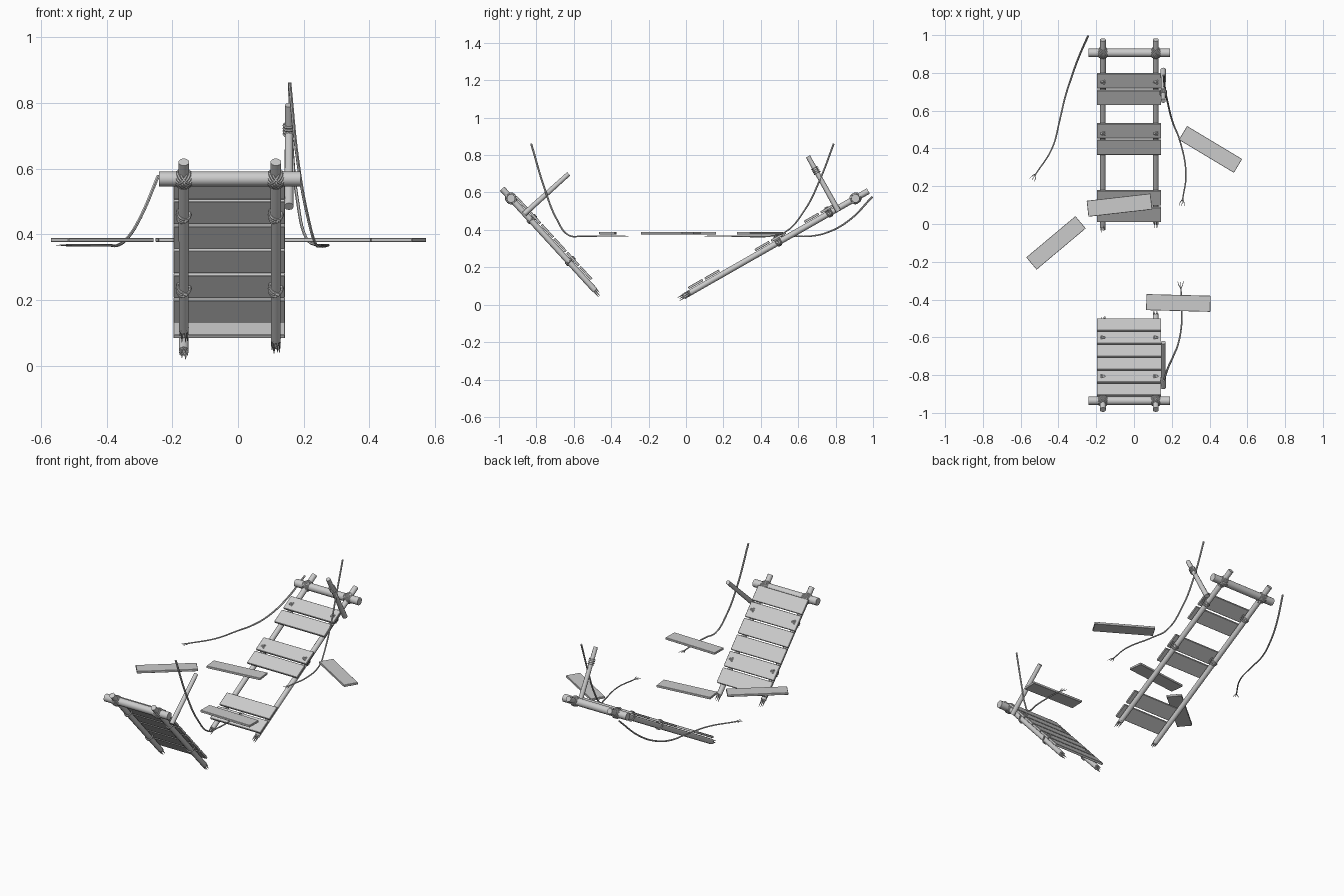
import bpy, bmesh, math, random
from mathutils import Vector, Matrix

if "Cube" in bpy.data.objects:
    bpy.data.objects.remove(bpy.data.objects["Cube"])

random.seed(4)
RAIL_X = (-0.165, 0.115)


def finish(name, bm, smooth=True):
    bmesh.ops.recalc_face_normals(bm, faces=bm.faces)
    me = bpy.data.meshes.new(name)
    bm.to_mesh(me)
    bm.free()
    ob = bpy.data.objects.new(name, me)
    bpy.context.collection.objects.link(ob)
    if smooth:
        bpy.ops.object.select_all(action='DESELECT')
        ob.select_set(True)
        bpy.context.view_layer.objects.active = ob
        bpy.ops.object.shade_smooth_by_angle(angle=math.radians(40))
    return ob


def rod(bm, a, b, r1, r2, sides=12):
    a, b = Vector(a), Vector(b)
    m = Matrix.Translation((a + b) / 2) @ (b - a).to_track_quat('Z', 'Y').to_matrix().to_4x4()
    bmesh.ops.create_cone(bm, cap_ends=True, segments=sides, radius1=r1, radius2=r2,
                          depth=(b - a).length, matrix=m)


def ring(bm, m, ru, rv, r=0.004, n=16, k=6):
    # elliptical rope loop in the local XY plane of m
    rows = []
    for i in range(n):
        t = 2 * math.pi * i / n
        row = []
        for j in range(k):
            p = 2 * math.pi * j / k
            c = r * math.cos(p)
            row.append(bm.verts.new(m @ Vector(((ru + c) * math.cos(t), (rv + c) * math.sin(t),
                                                r * math.sin(p)))))
        rows.append(row)
    for i in range(n):
        for j in range(k):
            a, b = rows[i], rows[(i + 1) % n]
            bm.faces.new((a[j], b[j], b[(j + 1) % k], a[(j + 1) % k]))


def plank(name, m, length=0.34, width=0.085, thick=0.013):
    # board with slightly uneven ends
    bm = bmesh.new()
    bmesh.ops.create_cube(bm, size=1, matrix=Matrix.Diagonal((length, width, thick, 1)))
    bmesh.ops.bevel(bm, geom=bm.edges[:], offset=0.0015, segments=1, affect='EDGES')
    bmesh.ops.transform(bm, matrix=m, verts=bm.verts)
    finish(name, bm, False)


def frame(loc, ax, ay, az):
    m = Matrix((ax, ay, az)).transposed().to_4x4()
    m.translation = loc
    return m


def ramp(name, top, bottom, bar_y, core_ends, tip_len, plank_ys, tied, width):
    (y0, z0), (y1, z1) = top, bottom
    d = Vector((0, y0 - y1, z0 - z1)).normalized()
    n = Vector((0, -d.z, d.y))
    if n.z < 0:
        n = -n
    ax = d.cross(n)
    slope = (z1 - z0) / (y1 - y0)

    def on(x, y):
        return Vector((x, y, z0 + (y - y0) * slope))

    # rails with splintered broken ends
    for side, x, end in zip(("left", "right"), RAIL_X, core_ends):
        bm = bmesh.new()
        rod(bm, on(x, end), on(x, y0), 0.0155, 0.0165, 10)
        for i in range(6):
            t = i * math.pi / 3
            o = ax * (0.0095 * math.cos(t)) + n * (0.0095 * math.sin(t))
            p = on(x, end) + o
            length = tip_len * (0.4 + 0.6 * random.random())
            rod(bm, p + d * 0.01, p - d * length + o * 0.2, 0.006, 0.001, 5)
        finish(f"{name}_rail_{side}", bm)

    # crossbar
    bm = bmesh.new()
    c = on(0, bar_y)
    rod(bm, c + Vector((-0.24, 0, 0)), c + Vector((0.19, 0, 0)), 0.0225, 0.0225, 14)
    finish(f"{name}_crossbar", bm)

    # diagonal crossbar lashings
    bm = bmesh.new()
    for x in RAIL_X:
        for s in (1, -1):
            u = (ax + d * s).normalized()
            w = u.cross(n)
            for k in (-1.5, -0.5, 0.5, 1.5):
                ring(bm, frame(on(x, bar_y) + w * k * 0.008, u, n, w),
                     0.031 - abs(k) * 0.002, 0.027 - abs(k) * 0.001, 0.0042)
    finish(f"{name}_crossbar_lashings", bm)

    # deck planks
    for i, y in enumerate(plank_ys):
        plank(f"{name}_plank_{i + 1}", frame(on(-0.0265, y) + n * 0.026, ax, d, n), 0.34, width)

    # plank lashings
    bm = bmesh.new()
    for y in tied:
        for x in RAIL_X:
            for k in (-1, 0, 1):
                u = (ax + d * 0.35 * k).normalized()
                ring(bm, frame(on(x, y) + n * 0.008 + d * 0.006 * k, u, n, u.cross(n)),
                     0.020, 0.027, 0.0038)
    finish(f"{name}_plank_lashings", bm)


ramp("back", (0.975, 0.608), (-0.043, 0.027), 0.906, (-0.012, 0.022), 0.05,
     (0.772, 0.684, 0.507, 0.420, 0.152, 0.064), (0.767, 0.495), 0.088)
ramp("front", (-0.983, 0.620), (-0.46, 0.048), -0.936, (-0.515, -0.487), 0.045,
     [-0.555 - 0.0685 * i for i in range(6)], (-0.83, -0.625), 0.092)

# leaning handrail posts
for name, a, b in (("front_post", (0.155, -0.865, 0.485), (0.155, -0.627, 0.700)),
                   ("back_post", (0.155, 0.815, 0.500), (0.155, 0.652, 0.793))):
    bm = bmesh.new()
    rod(bm, a, b, 0.0145, 0.0125, 10)
    finish(name, bm)

# rope coil on the back post
bm = bmesh.new()
for k in range(4):
    p = Vector((0.155, 0.815, 0.500)).lerp(Vector((0.155, 0.652, 0.793)), 0.70 + 0.03 * k)
    axis = Vector((0, -0.163, 0.293)).normalized()
    u = Vector((1, 0, 0))
    ring(bm, frame(p, u, axis.cross(u), axis), 0.0155, 0.0155)
finish("back_post_coil", bm)

# loose floating planks: centre x, y and turn
for i, (x, y, a) in enumerate(((0.405, 0.395, -31), (-0.077, 0.10, 6.5),
                               (-0.413, -0.10, 40), (0.235, -0.418, -1.5))):
    plank(f"loose_plank_{i + 1}",
          Matrix.Translation((x, y, 0.383)) @ Matrix.Rotation(math.radians(a), 4, 'Z'))


def rope(name, pts, r=0.0055):
    cu = bpy.data.curves.new(name, 'CURVE')
    cu.dimensions = '3D'
    cu.bevel_depth = r
    cu.bevel_resolution = 1
    cu.resolution_u = 6
    cu.use_fill_caps = True

    def strand(ps, radii):
        sp = cu.splines.new('BEZIER')
        sp.bezier_points.add(len(ps) - 1)
        for bp, p, rad in zip(sp.bezier_points, ps, radii):
            bp.co = p
            bp.radius = rad
            bp.handle_left_type = bp.handle_right_type = 'AUTO'

    strand(pts, [1 - 0.35 * i / (len(pts) - 1) for i in range(len(pts))])
    # frayed end
    e = Vector(pts[-1])
    d = (e - Vector(pts[-2])).normalized()
    s = Vector((-d.y, d.x, 0))
    for k in (-1, 0, 1):
        strand([e - d * 0.004, e + d * 0.014 + s * 0.010 * k, e + d * 0.034 + s * 0.015 * k],
               (0.4, 0.35, 0.15))
    ob = bpy.data.objects.new(name, cu)
    bpy.context.collection.objects.link(ob)
    bpy.ops.object.select_all(action='DESELECT')
    ob.select_set(True)
    bpy.context.view_layer.objects.active = ob
    bpy.ops.object.convert(target='MESH')
    bpy.ops.object.shade_smooth_by_angle(angle=math.radians(50))


# snapped hand ropes
rope("front_right_rope", [(0.157, -0.828, 0.861), (0.183, -0.754, 0.615), (0.212, -0.69, 0.455),
                          (0.236, -0.626, 0.371), (0.250, -0.55, 0.367), (0.254, -0.45, 0.367),
                          (0.248, -0.337, 0.367)])
rope("back_right_rope", [(0.157, 0.790, 0.861), (0.164, 0.716, 0.668), (0.180, 0.636, 0.508),
                         (0.208, 0.53, 0.388), (0.240, 0.45, 0.367), (0.275, 0.265, 0.367),
                         (0.257, 0.128, 0.367)])
rope("back_left_rope", [(-0.243, 0.996, 0.577), (-0.295, 0.877, 0.455), (-0.335, 0.765, 0.390),
                        (-0.365, 0.67, 0.367), (-0.392, 0.555, 0.367), (-0.434, 0.40, 0.367),
                        (-0.522, 0.262, 0.367)])
